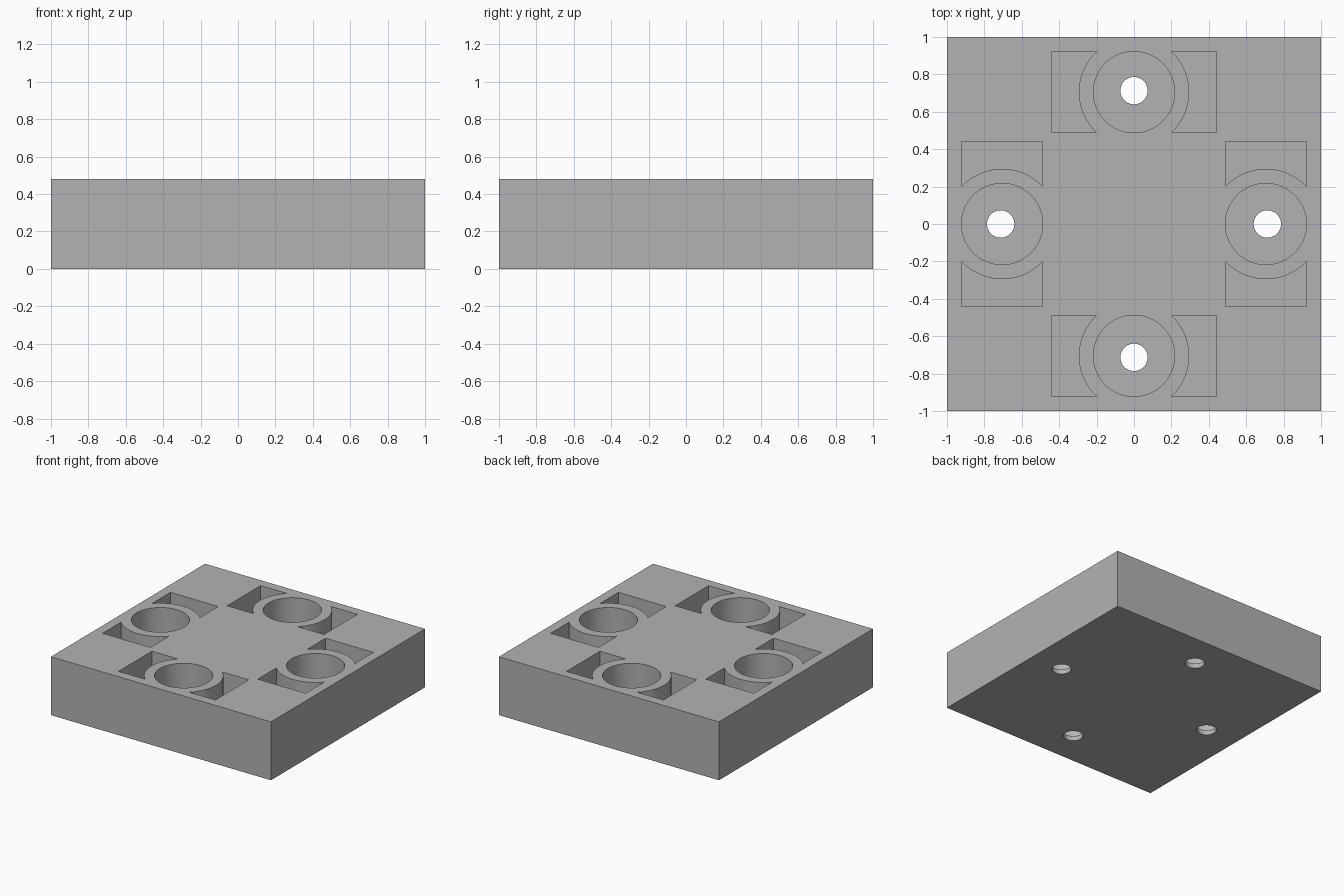
import bpy
import bmesh
import math
from mathutils import Matrix, Vector

HEIGHT = 0.48
RING = 0.705          # distance of each socket from the middle
BORE_R, COLLAR_R, HOLE_R = 0.217, 0.295, 0.073
FLOOR = 0.04          # thickness left under each bore
POCKET_FLOOR = 0.24   # height of the side pocket floors

if "Cube" in bpy.data.objects:
    bpy.data.objects.remove(bpy.data.objects["Cube"])

grey = bpy.data.materials.new("plain grey")
grey.use_nodes = True
grey.diffuse_color = (0.45, 0.45, 0.45, 1)
grey.node_tree.nodes["Principled BSDF"].inputs["Base Color"].default_value = (0.45, 0.45, 0.45, 1)


def add_prism(bm, outline, low, high):
    """Extrude a flat outline upward between two heights."""
    face = bm.faces.new([bm.verts.new((x, y, low)) for x, y in outline])
    top = bmesh.ops.extrude_face_region(bm, geom=[face])["geom"]
    verts = [v for v in top if isinstance(v, bmesh.types.BMVert)]
    bmesh.ops.translate(bm, verts=verts, vec=Vector((0, 0, high - low)))


def arc(cx, radius, start, end, steps):
    angles = [start + (end - start) * i / steps for i in range(steps + 1)]
    return [(cx + radius * math.cos(a), radius * math.sin(a)) for a in angles]


def make_object(name, bm):
    bmesh.ops.recalc_face_normals(bm, faces=bm.faces)
    mesh = bpy.data.meshes.new(name)
    bm.to_mesh(mesh)
    bm.free()
    obj = bpy.data.objects.new(name, mesh)
    bpy.context.collection.objects.link(obj)
    mesh.materials.append(grey)
    return obj


def repeat_cutter(name, prisms):
    """Copy one socket's cut shapes to all four sides."""
    bm = bmesh.new()
    for turn in range(4):
        part = bmesh.new()
        for outline, low, high in prisms:
            add_prism(part, outline, low, high)
        part.transform(Matrix.Rotation(turn * math.pi / 2, 4, "Z"))
        temp = bpy.data.meshes.new("temp")
        part.to_mesh(temp)
        part.free()
        bm.from_mesh(temp)
        bpy.data.meshes.remove(temp)
    cutter = make_object(name, bm)
    cutter.hide_render = True
    cutter.hide_set(True)
    return cutter


# Solid square block
bm = bmesh.new()
add_prism(bm, [(-1, -1), (1, -1), (1, 1), (-1, 1)], 0, HEIGHT)
block = make_object("socket_block", bm)

# Round bores and the small through holes
bore = arc(RING, BORE_R, 0, 2 * math.pi, 96)[:-1]
hole = arc(RING + 0.008, HOLE_R, 0, 2 * math.pi, 64)[:-1]

# Side pockets: rectangles with the collar's arc bitten out
lean = math.acos(BORE_R / COLLAR_R)
side = arc(RING, COLLAR_R, lean, math.pi - lean, 32)
side += [(RING - BORE_R, 0.44), (RING + BORE_R, 0.44)]
mirrored = [(x, -y) for x, y in reversed(side)]

cutters = [
    repeat_cutter("bore_cutter", [(bore, FLOOR, 1)]),
    repeat_cutter("hole_cutter", [(hole, -0.5, 1)]),
    repeat_cutter("pocket_cutter", [(side, POCKET_FLOOR, 1), (mirrored, POCKET_FLOOR, 1)]),
]

bpy.context.view_layer.objects.active = block
block.select_set(True)
for cutter in cutters:
    cut = block.modifiers.new(cutter.name, "BOOLEAN")
    cut.operation = "DIFFERENCE"
    cut.solver = "EXACT"
    cut.object = cutter
    bpy.ops.object.modifier_apply(modifier=cut.name)
for cutter in cutters:
    bpy.data.objects.remove(cutter)

bpy.ops.object.shade_smooth_by_angle(angle=math.radians(30))
